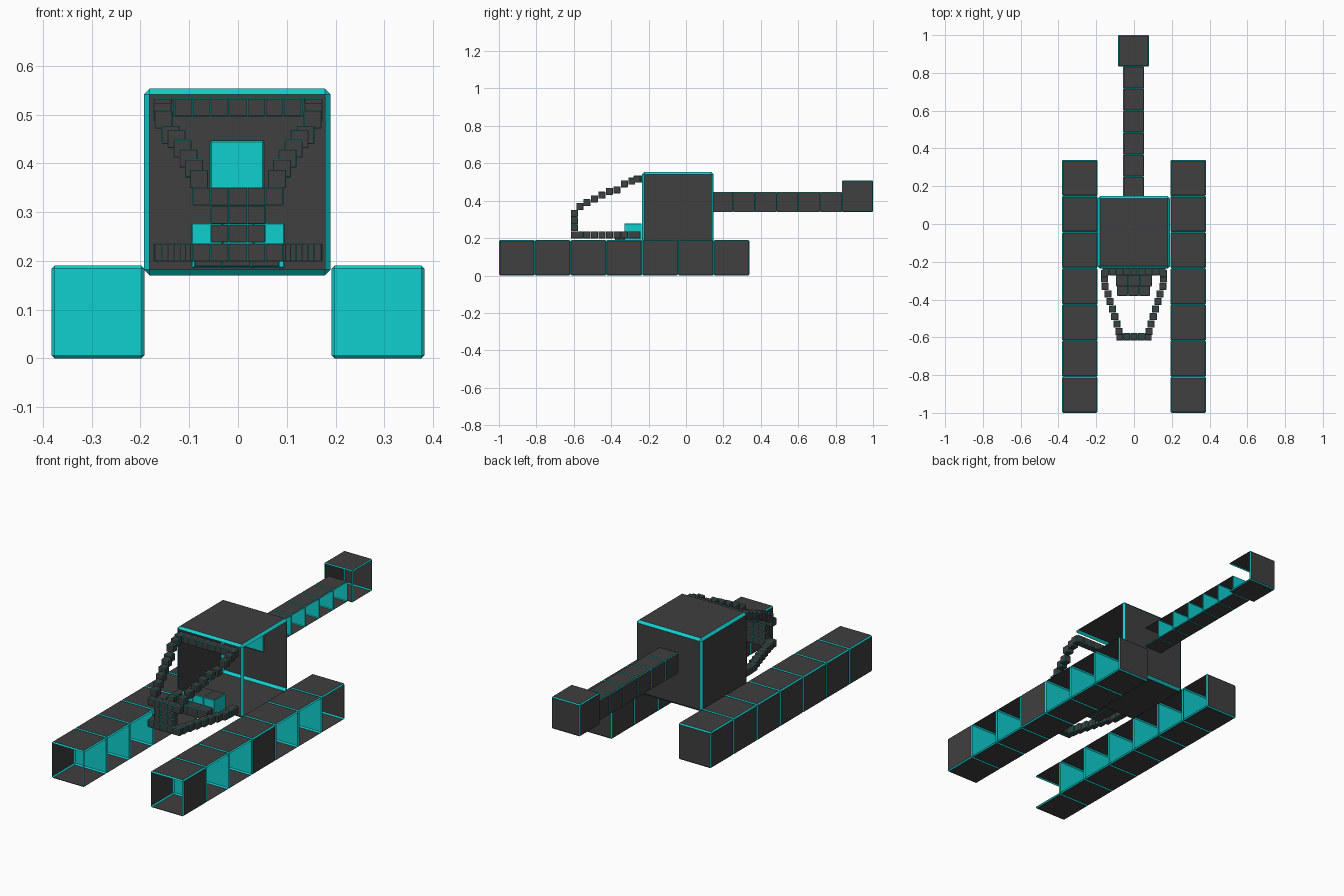
import bpy, bmesh
from mathutils import Vector

if "Cube" in bpy.data.objects:
    bpy.data.objects.remove(bpy.data.objects["Cube"])


def material(name, rgb):
    m = bpy.data.materials.new(name)
    m.diffuse_color = (*rgb, 1)
    m.use_nodes = True
    m.node_tree.nodes["Principled BSDF"].inputs["Base Color"].default_value = m.diffuse_color
    return m


DARK = material("dark grey", (0.05, 0.05, 0.05))
CYAN = material("bright cyan", (0.005, 0.62, 0.62))
PX, NX, PY, NY = Vector((1, 0, 0)), Vector((-1, 0, 0)), Vector((0, 1, 0)), Vector((0, -1, 0))


def block(bm, lo, hi, bevel, gone=(), cyan=()):
    """Chamfered box: dark sides, cyan chamfers; sides in 'gone' are left open."""
    part = bmesh.new()
    bmesh.ops.create_cube(part, size=1)
    for v in part.verts:
        v.co = [(lo[i] + hi[i]) / 2 + v.co[i] * (hi[i] - lo[i]) for i in range(3)]
    bmesh.ops.bevel(part, geom=part.edges[:], offset=bevel, segments=1,
                    affect='EDGES', profile=0.5)
    part.normal_update()
    drop = []
    for f in part.faces:
        flat = max(abs(c) for c in f.normal) > 0.99
        f.material_index = 0 if flat else 1
        if any(f.normal.dot(d) > 0.99 for d in cyan):
            f.material_index = 1
        if any(f.normal.dot(d) > 0.99 for d in gone):
            drop.append(f)
    bmesh.ops.delete(part, geom=drop, context='FACES_ONLY')
    me = bpy.data.meshes.new("tmp")
    part.to_mesh(me)
    part.free()
    bm.from_mesh(me)
    bpy.data.meshes.remove(me)


def finish(name, bm):
    me = bpy.data.meshes.new(name)
    bm.to_mesh(me)
    bm.free()
    me.materials.append(DARK)
    me.materials.append(CYAN)
    ob = bpy.data.objects.new(name, me)
    bpy.context.collection.objects.link(ob)


# Two skids: rows of open blocks separated by cyan dividers
step = 1.34 / 7
for name, x0, closed in (("skid_right", 0.192, (0, 3)), ("skid_left", -0.382, ())):
    bm = bmesh.new()
    for i in range(7):
        y = -1 + i * step
        gone = [NY] if i in closed else [NY, PX]
        block(bm, (x0, y, 0), (x0 + 0.19, y + step, 0.19), 0.006,
              gone, [PY] if i < 6 else [])
    finish(name, bm)

# Main body, open at the front and on the right
bm = bmesh.new()
block(bm, (-0.193, -0.235, 0.17), (0.19, 0.147, 0.553), 0.012, [NY, PX])
finish("body", bm)

# Barrel with cyan dividers, open on the right
bm = bmesh.new()
step = 0.698 / 6
for i in range(6):
    y = 0.135 + i * step
    block(bm, (-0.057, y, 0.34), (0.053, y + step, 0.447), 0.003,
          [PX] if i == 0 else [PX, NY], [NY, PY])
finish("barrel", bm)

# Muzzle block
bm = bmesh.new()
block(bm, (-0.085, 0.833, 0.34), (0.08, 1.0, 0.508), 0.005, [NY, PX])
finish("muzzle", bm)

# Seat: tall rear row and low front row
bm = bmesh.new()
for i in range(3):
    x = -0.095 + i * 0.0633
    block(bm, (x, -0.33, 0.185), (x + 0.0633, -0.237, 0.278), 0.002, (), [PX, NY])
    x = -0.09 + i * 0.0583
    block(bm, (x, -0.38, 0.187), (x + 0.0583, -0.327, 0.236), 0.002)
finish("seat", bm)

# Cockpit frame made of small cubes
S = 0.0373


def bead(bm, x, y, z):
    h = S / 2
    block(bm, (x - h, y - h, z - h), (x + h, y + h, z + h), 0.0015)


bm = bmesh.new()
for i in range(-4, 5):                       # rail along the top of the body
    bead(bm, i * S, -0.253, 0.515)
side = [(0.155, -0.262, 0.515), (0.155, -0.29, 0.505), (0.153, -0.33, 0.49),
        (0.138, -0.37, 0.458), (0.126, -0.41, 0.45), (0.114, -0.45, 0.43),
        (0.102, -0.49, 0.41), (0.09, -0.53, 0.39), (0.08, -0.568, 0.368)]
for s in (-1, 1):                            # sloping top rails and level lower rails
    for x, y, z in side:
        bead(bm, s * x, y, z)
        bead(bm, s * x, y, 0.217)
for i in range(-2, 3):                       # nose: cross bar and three columns
    bead(bm, i * S, -0.597, 0.332)
    bead(bm, i * S, -0.597, 0.217)
    if abs(i) < 2:
        bead(bm, i * S, -0.597, 0.294)
        bead(bm, i * S, -0.597, 0.256)
finish("cockpit_frame", bm)
